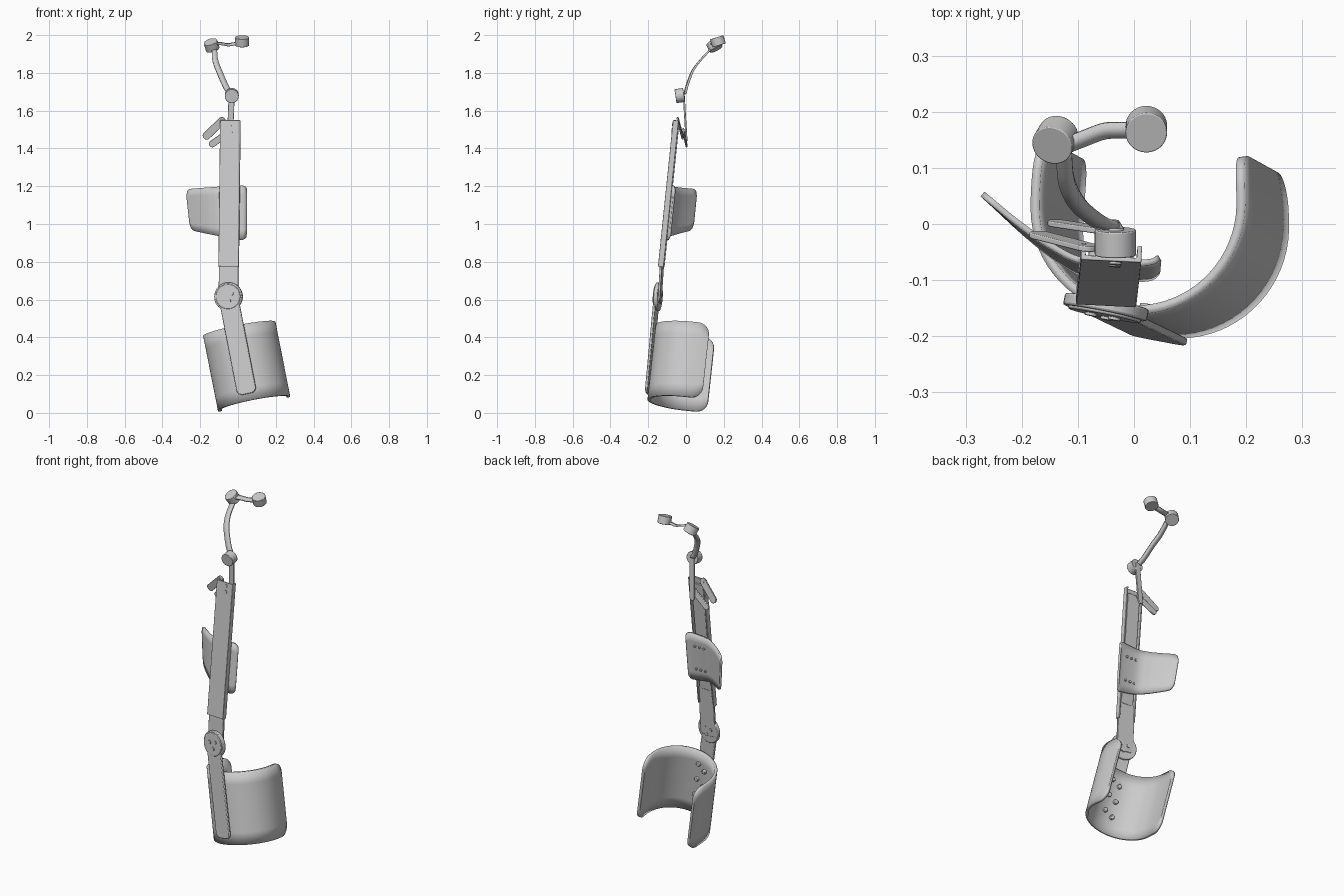
import bpy, bmesh, math
from mathutils import Vector as V, Matrix

if "Cube" in bpy.data.objects:
    bpy.data.objects.remove(bpy.data.objects["Cube"])

grey = bpy.data.materials.new("light grey")
grey.use_nodes = True
grey.diffuse_color = (0.6, 0.6, 0.6, 1)
grey.node_tree.nodes["Principled BSDF"].inputs["Base Color"].default_value = (0.6, 0.6, 0.6, 1)


def finish(name, bm, thick=0, bevel=0, offset=0):
    bmesh.ops.recalc_face_normals(bm, faces=bm.faces)
    me = bpy.data.meshes.new(name)
    bm.to_mesh(me)
    bm.free()
    ob = bpy.data.objects.new(name, me)
    bpy.context.collection.objects.link(ob)
    me.materials.append(grey)
    if thick:
        m = ob.modifiers.new("thickness", "SOLIDIFY")
        m.thickness, m.offset = thick, offset
    if bevel:
        m = ob.modifiers.new("edge", "BEVEL")
        m.width, m.segments, m.limit_method = bevel, 2, "ANGLE"
    bpy.ops.object.select_all(action="DESELECT")
    ob.select_set(True)
    bpy.context.view_layer.objects.active = ob
    bpy.ops.object.shade_smooth_by_angle(angle=math.radians(35))
    return ob


def axes(a, b):
    """Orthonormal axes that keep b and square a to it."""
    b = V(b).normalized()
    a = V(a)
    a = (a - b * a.dot(b)).normalized()
    return a, b, a.cross(b)


def prism(name, outline, origin, a, b, depth, bevel=0):
    a, b, c = axes(a, b)
    bm = bmesh.new()
    face = bm.faces.new([bm.verts.new(V(origin) + a * u + b * v) for u, v in outline])
    out = bmesh.ops.extrude_face_region(bm, geom=[face])
    bmesh.ops.translate(bm, vec=c * depth,
                        verts=[g for g in out["geom"] if isinstance(g, bmesh.types.BMVert)])
    return finish(name, bm, bevel=bevel)


def rounded(w, h, r, steps=6):
    """Rounded rectangle standing on the origin."""
    pts = []
    for k, (sx, sy) in enumerate([(1, 1), (-1, 1), (-1, 0), (1, 0)]):
        cx, cy = sx * (w / 2 - r), (h - r if sy else r)
        for i in range(steps + 1):
            t = (k + i / steps) * math.pi / 2
            pts.append((cx + r * math.cos(t), cy + r * math.sin(t)))
    return pts


def strap(name, start, end, w, depth, a=(1, 0, 0), r=None, bevel=0.002):
    up = V(end) - V(start)
    return prism(name, rounded(w, up.length, r or w * 0.48), start, a, up, depth, bevel)


def disc(name, centre, axis, r, depth, bevel=0, sides=40):
    bm = bmesh.new()
    mat = Matrix.Translation(centre) @ V(axis).to_track_quat("Z", "Y").to_matrix().to_4x4()
    bmesh.ops.create_cone(bm, cap_ends=True, segments=sides, radius1=r, radius2=r,
                          depth=depth, matrix=mat)
    return finish(name, bm, bevel=bevel)


def shell(name, cols, thick, offset=0, rows=6):
    """Curved sheet from (bottom, top) pairs."""
    bm = bmesh.new()
    grid = [[bm.verts.new(p.lerp(q, j / rows)) for j in range(rows + 1)] for p, q in cols]
    for c, d in zip(grid, grid[1:]):
        for j in range(rows):
            bm.faces.new((c[j], d[j], d[j + 1], c[j + 1]))
    return finish(name, bm, thick, offset=offset)


def smooth(pts, n=6):
    """Catmull-Rom path through the points."""
    p = [V(q) for q in pts]
    p = [p[0] * 2 - p[1]] + p + [p[-1] * 2 - p[-2]]
    out = []
    for a, b, c, d in zip(p, p[1:], p[2:], p[3:]):
        for i in range(n):
            t = i / n
            out.append(b + (c - a) * t / 2 + (a * 2 - b * 5 + c * 4 - d) * t * t / 2
                       + (b * 3 - a - c * 3 + d) * t ** 3 / 2)
    return out + [p[-2]]


def corner(e, r):
    return r - math.sqrt(max(0, r * r - (r - e) ** 2)) if e < r else 0


def ribbon(name, pts, width, thick):
    w = V(width) / 2
    shell(name, [(p - w, p + w) for p in smooth(pts)], thick, rows=1)


# Upper channel, open to the back
w, d, t = 0.054, 0.03, 0.008
lean = V((0.009, 0.08, 0.775))
foot = V((-0.05, -0.146, 0.775))
channel = [(-w, 0), (w, 0), (w, d), (w - t, d), (w - t, t), (t - w, t), (t - w, d), (-w, d)]
prism("upper_channel", channel, foot, (1, -0.05, 0), (0, 1, -0.1), 0.01).hide_render = True
bpy.data.objects.remove(bpy.data.objects["upper_channel"])
side, up, fwd = axes((1, -0.05, 0), lean)
bm = bmesh.new()
face = bm.faces.new([bm.verts.new(foot + side * u - fwd * v) for u, v in channel])
out = bmesh.ops.extrude_face_region(bm, geom=[face])
bmesh.ops.translate(bm, vec=lean, verts=[g for g in out["geom"] if isinstance(g, bmesh.types.BMVert)])
finish("upper_channel", bm, bevel=0.002)
strap("channel_slider", foot + lean * 0.12 - fwd * 0.022, foot + lean * 0.96 - fwd * 0.022,
      0.08, 0.012, side, 0.01)
for k in (0.93, 0.975):
    disc("channel_screw", foot + lean * k + side * 0.008, fwd, 0.011, 0.008, sides=16)

# Hinge with neck and lower bar
hinge = V((-0.05, -0.148, 0.615))
a2 = V((1, -0.2, 0))
strap("neck", hinge + V((0, 0.014, -0.03)), foot + lean * 0.13 - fwd * 0.02, 0.104, 0.012, (1, -0.1, 0), 0.02)
bar_end = V((0.05, -0.196, 0.1))
strap("lower_bar", bar_end, hinge, 0.105, 0.014, a2, 0.03, 0.004)
bx, by, bn = axes(a2, hinge - bar_end)
disc("hinge_disc", hinge, bn, 0.076, 0.022, 0.004)
disc("hinge_cap", hinge + bn * 0.012, bn, 0.066, 0.008, 0.003)
for i in range(3):
    ang = math.radians(30 + i * 120)
    spoke = (bx * math.cos(ang) + by * math.sin(ang)) * 0.025
    for s in (-0.014, 0.017):
        disc("hinge_screw", hinge + spoke + bn * s, bn, 0.011, 0.008, sides=16)

# Lower cuff: half round with straight flanges and rounded corners
cx, cu, cf = axes((1, 0, 0), (-0.078, 0.043, 0.395))
centre, R, H, rc = V((0.085, -0.01, 0.05)), 0.187, 0.405, 0.06
left, right, arc = 0.125, 0.09, math.pi * 0.187
total = left + arc + right
stops = [rc * (1 - math.cos(i * math.pi / 16)) for i in range(8)]
mids = [rc + (total - 2 * rc) * i / 40 for i in range(41)]
cols = []
for s in stops + mids + [total - e for e in reversed(stops)]:
    if s < left:
        x, y = -R + 0.8 * (left - s) ** 2, left - s
    elif s < left + arc:
        ang = math.pi + (s - left) / R
        x, y = R * math.cos(ang), R * math.sin(ang)
    else:
        y = s - left - arc
        x = R - 0.8 * y * y
    base = centre + cx * x - cf * y
    inset = corner(min(s, total - s), rc)
    cols.append((base + cu * inset, base + cu * (H - inset)))
shell("lower_cuff", cols, 0.016)
for i in range(3):
    for s in (-1, 1):
        spot = bar_end + by * (0.08 + i * 0.1 + s * 0.012) + bx * s * 0.024 - bn * 0.022
        disc("cuff_screw", spot, bn, 0.013, 0.02, 0.003, 16)

# Upper cuff plate, tapering towards its free side
path = smooth([(0.045, -0.072, 1.06), (0.02, -0.083, 1.06), (-0.08, -0.08, 1.065),
               (-0.14, -0.052, 1.068), (-0.2, -0.008, 1.072), (-0.262, 0.046, 1.076)], 10)
dist = [0]
for p, q in zip(path, path[1:]):
    dist.append(dist[-1] + (q - p).length)
cols = []
for p, s in zip(path, dist):
    k = s / dist[-1]
    half = 0.148 - 0.04 * k - corner(min(s, dist[-1] - s), 0.035)
    rise = V((0.01 - 0.12 * k, 0.1, 1)) * half
    cols.append((p - rise, p + rise))
shell("upper_cuff", cols, 0.011)
for z in (-0.07, 0.07):
    for x in (-0.07, -0.04, -0.01):
        disc("plate_screw", V((x, -0.074 + z * 0.1, 1.06 + z)), fwd, 0.007, 0.008, sides=12)

# Clamp levers and mast at the channel top
strap("clamp_lever_upper", (-0.18, -0.012, 1.455), (-0.07, -0.04, 1.56), 0.042, 0.01, (1, 0.1, -1))
strap("clamp_lever_lower", (-0.15, 0.008, 1.415), (-0.03, -0.01, 1.5), 0.036, 0.01, (1, 0.1, -1))
strap("mast", (-0.043, 0.008, 1.44), (-0.033, -0.008, 1.7), 0.032, 0.01)

# Jointed arm above the mast
disc("lower_joint", (-0.033, -0.033, 1.68), (0, 1, 0.15), 0.037, 0.046, 0.002)
ribbon("curved_arm", [(-0.04, -0.005, 1.69), (-0.065, 0.005, 1.73), (-0.1, 0.035, 1.81),
                      (-0.12, 0.075, 1.865), (-0.125, 0.125, 1.92)], (0.028, 0.008, 0.008), 0.01)
disc("middle_joint", (-0.14, 0.15, 1.945), (-0.27, -0.45, 0.85), 0.037, 0.046, 0.002)
ribbon("short_arm", [(-0.12, 0.14, 1.958), (-0.09, 0.152, 1.955), (-0.055, 0.165, 1.949),
                     (-0.03, 0.167, 1.952), (0.0, 0.167, 1.957)], (-0.004, 0.027, 0.008), 0.009)
disc("end_joint", (0.022, 0.169, 1.967), (0, -0.3, 0.95), 0.037, 0.045, 0.002)
